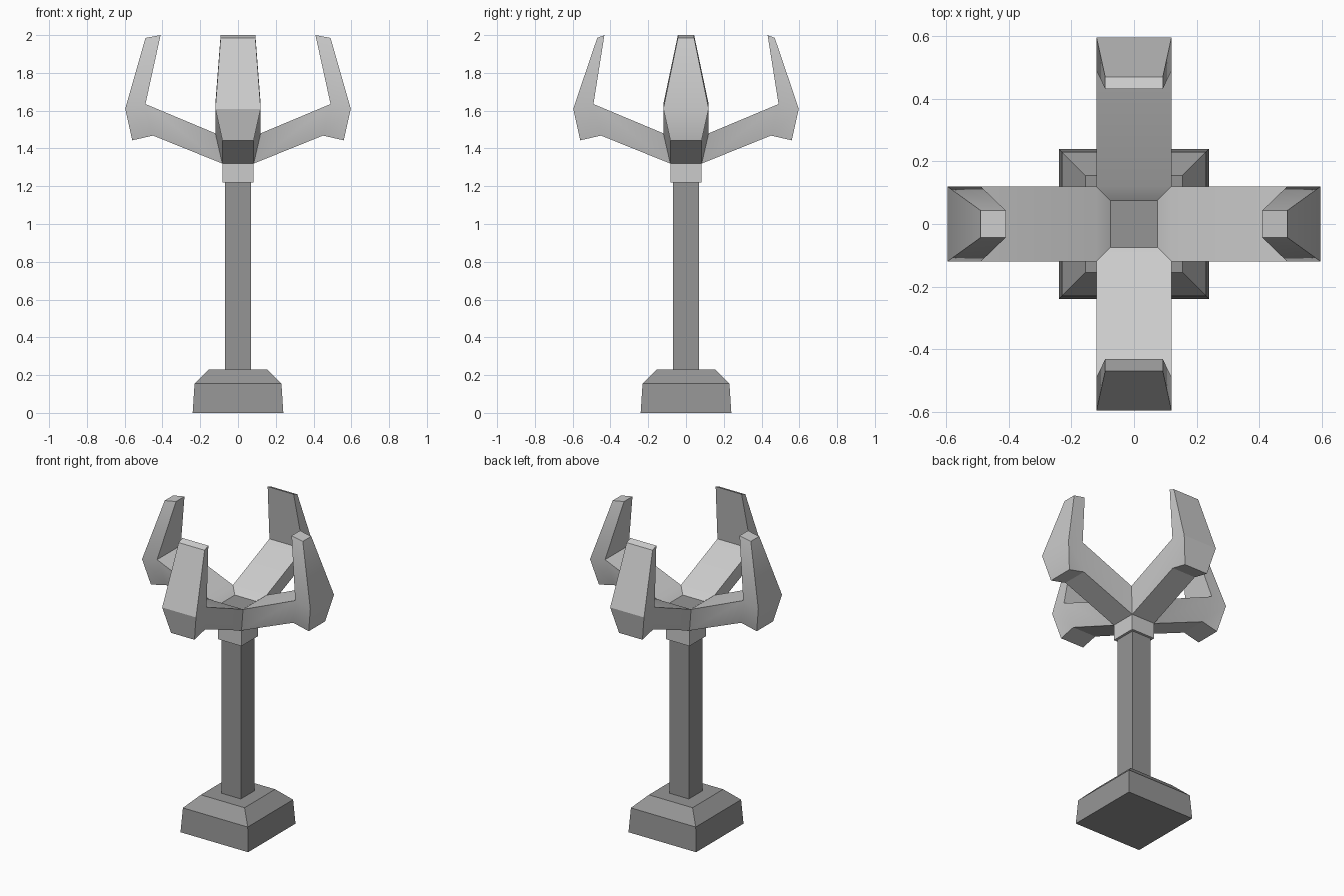
import bpy, bmesh, math

if "Cube" in bpy.data.objects:
    bpy.data.objects.remove(bpy.data.objects["Cube"])

dark = bpy.data.materials.new("dark_grey")
dark.diffuse_color = (0.3, 0.3, 0.3, 1)
dark.use_nodes = True
dark.node_tree.nodes["Principled BSDF"].inputs["Base Color"].default_value = dark.diffuse_color


def finish(bm, name, mat=None, smooth=False):
    bmesh.ops.remove_doubles(bm, verts=bm.verts, dist=0.0005)
    bmesh.ops.recalc_face_normals(bm, faces=bm.faces)
    me = bpy.data.meshes.new(name)
    bm.to_mesh(me)
    bm.free()
    ob = bpy.data.objects.new(name, me)
    bpy.context.collection.objects.link(ob)
    if mat:
        me.materials.append(mat)
    if smooth:
        bpy.ops.object.select_all(action='DESELECT')
        ob.select_set(True)
        bpy.context.view_layer.objects.active = ob
        bpy.ops.object.shade_smooth_by_angle(angle=math.radians(30))
    return ob


def square_stack(bm, rings, bottom=True, top=True):
    """Loft square rings given as (half width, height)."""
    loops = [[bm.verts.new((sx * h, sy * h, z)) for sx, sy in
              ((-1, -1), (1, -1), (1, 1), (-1, 1))] for h, z in rings]
    for a, b in zip(loops, loops[1:]):
        for i in range(4):
            j = (i + 1) % 4
            bm.faces.new((a[i], a[j], b[j], b[i]))
    if bottom:
        bm.faces.new(loops[0][::-1])
    if top:
        bm.faces.new(loops[-1])


def arm(bm, turn, tip):
    """Bent claw arm; each profile point is (reach, height, half width)."""
    pts = [(0.083, 1.32, 0.083), (0.45, 1.468, 0.083), (0.56, 1.443, 0.083),
           (0.597, 1.61, 0.12), tip[0], tip[1],
           (0.49, 1.635, 0.12), (0.12, 1.48, 0.12)]
    c, s = math.cos(turn), math.sin(turn)
    sides = [[bm.verts.new((c * r - s * w * k, s * r + c * w * k, z))
              for r, z, w in pts] for k in (-1, 1)]
    for v in sides:
        for q in ((0, 1, 6, 7), (1, 2, 3, 6), (3, 4, 5, 6)):
            bm.faces.new([v[i] for i in q])
    l, r = sides
    for i in range(7):
        bm.faces.new((l[i], l[i + 1], r[i + 1], r[i]))


# Stepped foot
bm = bmesh.new()
square_stack(bm, [(0.24, 0), (0.23, 0.155), (0.155, 0.23)])
finish(bm, "base", dark)

# Post
bm = bmesh.new()
square_stack(bm, [(0.068, 0.22), (0.068, 1.25)])
finish(bm, "post", dark)

# Head: collar, recessed socket and four claw arms welded together
bm = bmesh.new()
square_stack(bm, [(0.083, 1.22), (0.083, 1.32)], top=False)
square_stack(bm, [(0.12, 1.48), (0.075, 1.445)], bottom=False, top=False)
side_tip = [(0.49, 1.985, 0.043), (0.41, 2.0, 0.043)]
front_tip = [(0.47, 1.985, 0.092), (0.432, 2.0, 0.092)]
for i in range(4):
    arm(bm, i * math.pi / 2, front_tip if i % 2 else side_tip)
finish(bm, "claw_head", smooth=True)

# Socket floor
bm = bmesh.new()
square_stack(bm, [(0.075, 1.40), (0.075, 1.445)])
finish(bm, "socket_floor", dark)
